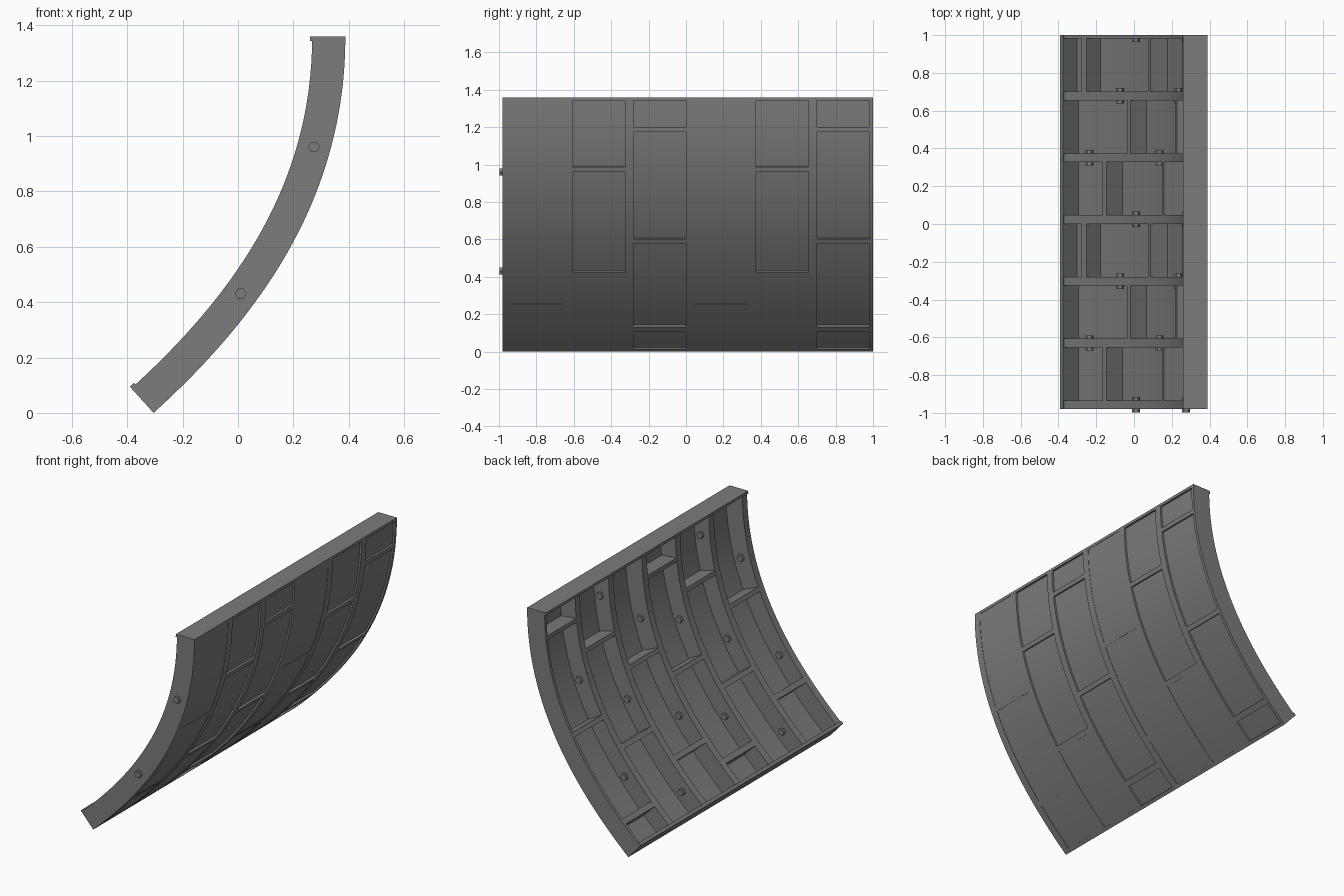
import bpy, bmesh, math
from mathutils import Vector

cube = bpy.data.objects.get("Cube")
if cube:
    bpy.data.objects.remove(cube)

grey = bpy.data.materials.new("concrete grey")
grey.use_nodes = True
colour = (0.2, 0.2, 0.2, 1)
grey.diffuse_color = colour
grey.node_tree.nodes["Principled BSDF"].inputs["Base Color"].default_value = colour

# Outer profile of the shell in x and z, from the top down
TOP, THICK, LIP = 1.36, 0.12, 0.128
P = [Vector(p) for p in ((0.388, TOP), (0.388, 0.8), (0.104, 0.37), (-0.305, 0))]


def curve(t, depth):
    """Point on the profile, moved inwards along its normal."""
    u = 1 - t
    pos = P[0]*u**3 + 3*P[1]*u*u*t + 3*P[2]*u*t*t + P[3]*t**3
    tan = (P[1]-P[0])*u*u + 2*(P[2]-P[1])*u*t + (P[3]-P[2])*t*t
    tan.normalize()
    return pos + Vector((tan.y, -tan.x)) * depth


def t_at(z):
    """Curve parameter where the outer profile has height z."""
    lo, hi = 0.0, 1.0
    for _ in range(40):
        mid = (lo + hi) / 2
        if curve(mid, 0).y > z:
            lo = mid
        else:
            hi = mid
    return (lo + hi) / 2


def finish(name, bm):
    bmesh.ops.recalc_face_normals(bm, faces=bm.faces)
    mesh = bpy.data.meshes.new(name)
    bm.to_mesh(mesh)
    bm.free()
    mesh.materials.append(grey)
    obj = bpy.data.objects.new(name, mesh)
    bpy.context.collection.objects.link(obj)
    bpy.ops.object.select_all(action='DESELECT')
    obj.select_set(True)
    bpy.context.view_layer.objects.active = obj
    bpy.ops.object.shade_smooth_by_angle(angle=math.radians(30))
    return obj


def slab(name, y0, y1, z0, z1, d0, d1):
    """Curved block between two lengths, two heights and two depths."""
    bm = bmesh.new()
    ta, tb = t_at(z1), t_at(z0)
    n = max(1, round((tb - ta) * 32))
    rings = []
    for i in range(n + 1):
        t = ta + (tb - ta) * i / n
        a, b = curve(t, d0), curve(t, d1)
        rings.append([bm.verts.new((p.x, y, p.y))
                      for p, y in ((a, y0), (a, y1), (b, y1), (b, y0))])
    for r, s in zip(rings, rings[1:]):
        for k in range(4):
            bm.faces.new((r[k], r[(k+1) % 4], s[(k+1) % 4], s[k]))
    bm.faces.new(rings[0])
    bm.faces.new(rings[-1])
    return finish(name, bm)


def bolt(name, z, y0, y1):
    """Six-sided bolt running lengthwise through the middle of a rib."""
    p = curve(t_at(z), THICK / 2)
    bm = bmesh.new()
    ends = [[bm.verts.new((p.x + 0.021*math.cos(k*math.pi/3), y,
                           p.y + 0.021*math.sin(k*math.pi/3))) for k in range(6)]
            for y in (y0, y1)]
    for k in range(6):
        j = (k + 1) % 6
        bm.faces.new((ends[0][k], ends[0][j], ends[1][j], ends[1][k]))
    for end in ends:
        bm.faces.new(end)
    return finish(name, bm)


# Each ring kind: heights of cross ribs, heights of bolts, recess of each panel from the top
RINGS = [
    ((0.75, 0.24), (0.945, 0.395), (0.002, 0.002, 0.002)),
    ((0.975, 0.41), (1.21, 0.595, 0.105), (0.012, 0.012, 0.002)),
    ((1.187, 0.59, 0.12), (0.82, 0.285), (0.012, 0.012, 0.012, 0.012)),
]
FRONT, BACK, PITCH, RIB, END = -0.98, 1.0, 0.327, 0.046, 0.018
HALF = 0.013

for i in range(6):
    ribs, bolts, recesses = RINGS[i % 3]
    y0 = FRONT + i * PITCH
    y1, y2 = y0 + RIB, y0 + PITCH
    slab(f"ring_rib_{i}", y0, y1, 0, TOP, 0, THICK)
    for k, z in enumerate(ribs):
        slab(f"cross_rib_{i}_{k}", y1, y2, z - HALF, z + HALF, 0, THICK)
    for k, z in enumerate(bolts):
        bolt(f"bolt_{i}_{k}", z, y0 - 0.018, y1 + 0.018)
    # Thin panels closing the cells between cross ribs
    edges = [TOP - 0.01, *ribs, 0.01]
    for k, d in enumerate(recesses):
        slab(f"panel_{i}_{k}", y1, y2, edges[k+1], edges[k], d, d + 0.004)

# Closing rib at the back, with its bolts on the inner side
slab("back_rib", BACK - END, BACK, 0, TOP, 0, THICK)
for k, z in enumerate(RINGS[0][1]):
    bolt(f"back_bolt_{k}", z, BACK - END - 0.018, BACK - 0.005)

# Lipped caps along the top and bottom edges
slab("top_cap", FRONT, BACK, TOP - 0.018, TOP, 0, LIP)
slab("bottom_cap", FRONT, BACK, 0, 0.014, 0, LIP)
